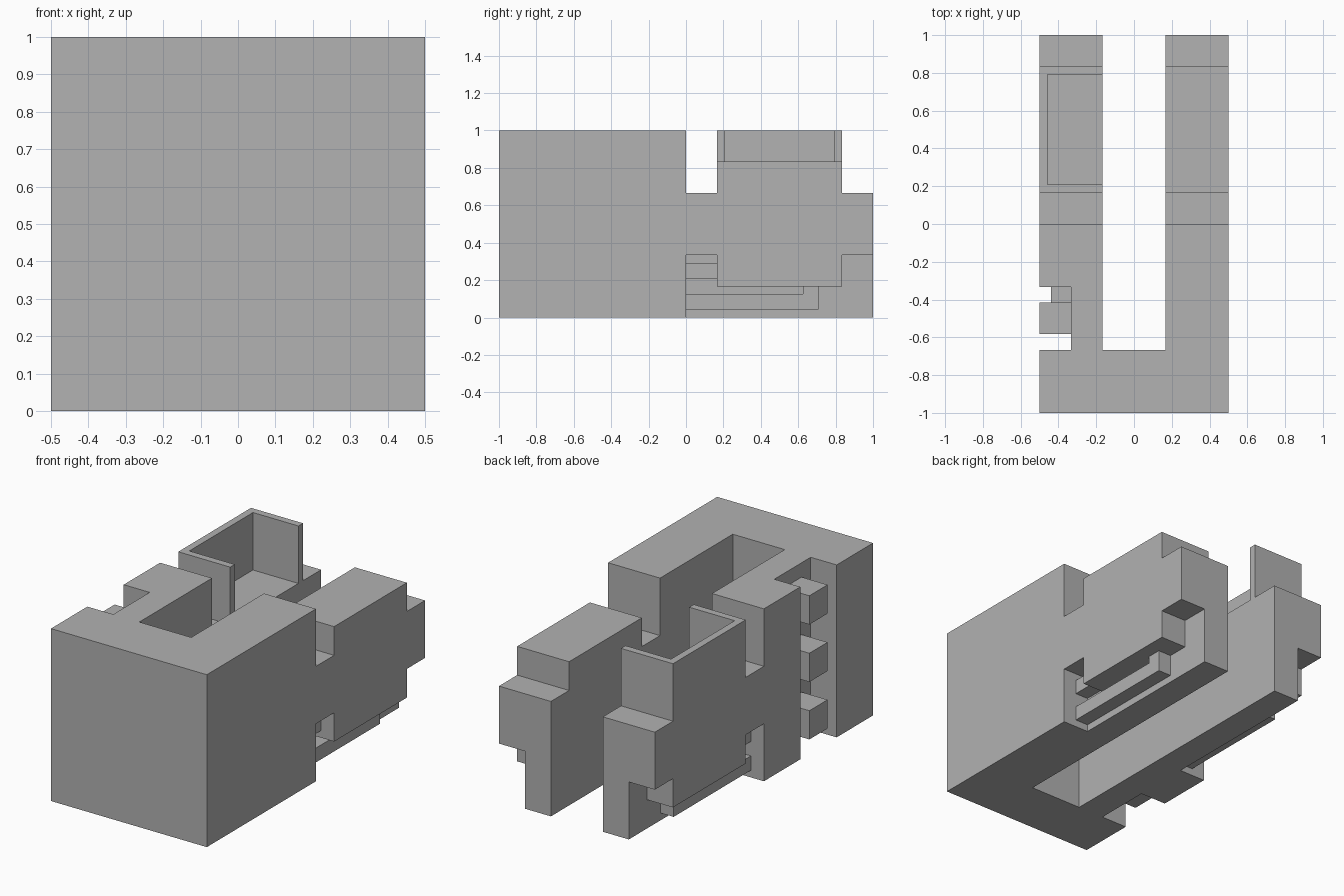
import bpy, bmesh
from mathutils import Vector

cube = bpy.data.objects.get("Cube")
if cube:
    bpy.data.objects.remove(cube, do_unlink=True)

T, S, U = 1 / 3, 1 / 6, 1 / 24   # third, sixth and fine step of the design grid
FAR = 1.5                        # cutters run past the block by this much

grey = bpy.data.materials.new("plain_grey")
grey.use_nodes = True
grey.diffuse_color = (0.445, 0.445, 0.445, 1)
for node in grey.node_tree.nodes:
    if node.type == "BSDF_PRINCIPLED":
        node.inputs["Base Color"].default_value = grey.diffuse_color


def prism(name, profile, x0, x1):
    """Extrude a (y, z) outline from x0 to x1."""
    bm = bmesh.new()
    face = bm.faces.new([bm.verts.new((x0, y, z)) for y, z in profile])
    out = bmesh.ops.extrude_face_region(bm, geom=[face])
    verts = [v for v in out["geom"] if isinstance(v, bmesh.types.BMVert)]
    bmesh.ops.translate(bm, vec=Vector((x1 - x0, 0, 0)), verts=verts)
    bmesh.ops.recalc_face_normals(bm, faces=bm.faces)
    mesh = bpy.data.meshes.new(name)
    bm.to_mesh(mesh)
    bm.free()
    mesh.materials.append(grey)
    obj = bpy.data.objects.new(name, mesh)
    bpy.context.collection.objects.link(obj)
    return obj


def box(name, x, y, z):
    outline = [(y[0], z[0]), (y[1], z[0]), (y[1], z[1]), (y[0], z[1])]
    return prism(name, outline, x[0], x[1])


def cut(target, x, y, z):
    cutter = box("cutter", x, y, z)
    cutter.hide_render = True
    mod = target.modifiers.new("cut", "BOOLEAN")
    mod.operation, mod.solver, mod.object = "DIFFERENCE", "EXACT", cutter
    bpy.context.view_layer.objects.active = target
    bpy.ops.object.modifier_apply(modifier=mod.name)
    bpy.data.objects.remove(cutter, do_unlink=True)


# Main block, opened into two arms by a central channel
body = box("body", (-0.5, 0.5), (-1, 1), (0, 1))
cut(body, (-S, S), (-2 * T, FAR), (-FAR, FAR))

# Top: cross gap, rear step, lowered left deck, open tray on the right arm
cut(body, (-FAR, FAR), (0, S), (2 * T, FAR))
cut(body, (-FAR, FAR), (5 * S, FAR), (2 * T, FAR))
cut(body, (0, FAR), (0.1, 0.9), (5 * S, FAR))
cut(body, (-0.5 + U, 0), (S + U, 5 * S - U), (2 * T, FAR))

# Undercuts along the outside of both arms
for x in ((T, FAR), (-FAR, -T)):
    cut(body, x, (0, FAR), (-FAR, S))
    cut(body, x, (0, S), (-FAR, T))
    cut(body, x, (5 * S, FAR), (-FAR, T))

# Vertical slot in the right side
cut(body, (-FAR, -T), (-2 * T, -T), (-FAR, FAR))

# Pipes under both arms
end, w = 17 * U, 2 * U
bent = [(0, U), (end, U), (end, S), (end - w, S), (end - w, U + w), (0, U + w)]
for side, x in (("left", (T, T + w)), ("right", (-T - w, -T))):
    prism(side + "_lower_pipe", bent, *x)
    box(side + "_upper_pipe", x, (0, S), (5 * U, 7 * U))

# Three ports in the slot, each with a short neck to the rear wall
for i in range(3):
    z = S + i * T
    box(f"side_port_{i + 1}", (-0.5, -T), (-14 * U, -10 * U), (z - w, z + w))
    box(f"port_neck_{i + 1}", (-0.44, -T), (-10 * U, -T), (z - 0.05, z + 0.05))
